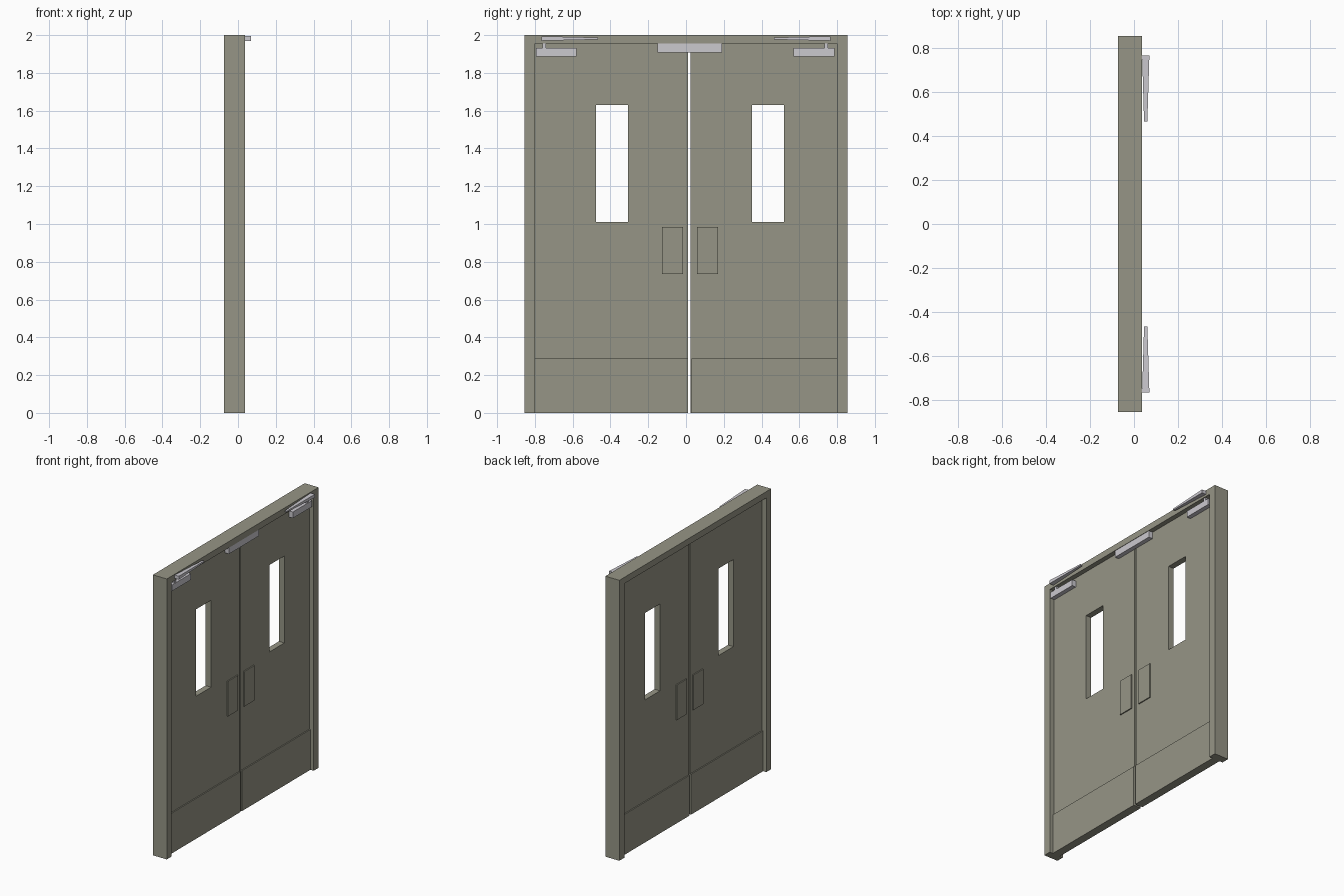
import bpy
import bmesh

if "Cube" in bpy.data.objects:
    bpy.data.objects.remove(bpy.data.objects["Cube"], do_unlink=True)


def material(name, rgb):
    mat = bpy.data.materials.new(name)
    mat.use_nodes = True
    mat.diffuse_color = (*rgb, 1)
    mat.node_tree.nodes["Principled BSDF"].inputs["Base Color"].default_value = (*rgb, 1)
    return mat


PAINT = material("olive grey paint", (0.305, 0.30, 0.238))
METAL = material("pale metal", (0.60, 0.585, 0.625))


def finish(bm, name, mat):
    bmesh.ops.recalc_face_normals(bm, faces=bm.faces)
    mesh = bpy.data.meshes.new(name)
    bm.to_mesh(mesh)
    bm.free()
    mesh.materials.append(mat)
    obj = bpy.data.objects.new(name, mesh)
    bpy.context.collection.objects.link(obj)
    return obj


def box(name, mat, x, y, z):
    bm = bmesh.new()
    bmesh.ops.create_cube(bm, size=1)
    for v in bm.verts:
        v.co = [lo + (c + 0.5) * (hi - lo) for c, (lo, hi) in zip(v.co, (x, y, z))]
    return finish(bm, name, mat)


def thicken(bm, depth):
    """Give flat faces a thickness along x."""
    result = bmesh.ops.extrude_face_region(bm, geom=bm.faces[:], use_keep_orig=True)
    moved = [g for g in result["geom"] if isinstance(g, bmesh.types.BMVert)]
    bmesh.ops.translate(bm, verts=moved, vec=(depth, 0, 0))


def rectangle(bm, x, y, z):
    return [bm.verts.new((x, a, b)) for a, b in
            ((y[0], z[0]), (y[1], z[0]), (y[1], z[1]), (y[0], z[1]))]


# Frame: one U-shaped outline with jambs and head
EDGE, JAMB, HEAD = 0.855, 0.80, 1.955
FRONT, BACK = 0.037, -0.073
bm = bmesh.new()
outline = [(-EDGE, 0), (-EDGE, 2), (EDGE, 2), (EDGE, 0),
           (JAMB, 0), (JAMB, HEAD), (-JAMB, HEAD), (-JAMB, 0)]
bm.faces.new([bm.verts.new((BACK, y, z)) for y, z in outline])
thicken(bm, FRONT - BACK)
finish(bm, "door_frame", PAINT)

# Door leaves with window openings, push plates and kick plates
LEAF_BACK, LEAF_FRONT, PLATE = -0.040, 0.003, 0.008
leaves = {
    "right": dict(leaf=(-JAMB, 0.011), window=(-0.477, -0.308),
                  push=(-0.128, -0.015), kick=(-JAMB, 0.010)),
    "left": dict(leaf=(0.024, JAMB), window=(0.35, 0.518),
                 push=(0.057, 0.17), kick=(0.03, JAMB)),
}
for side, part in leaves.items():
    bm = bmesh.new()
    outer = rectangle(bm, LEAF_BACK, part["leaf"], (0, HEAD))
    inner = rectangle(bm, LEAF_BACK, part["window"], (1.01, 1.63))
    for i in range(4):
        j = (i + 1) % 4
        bm.faces.new((outer[i], outer[j], inner[j], inner[i]))
    thicken(bm, LEAF_FRONT - LEAF_BACK)
    finish(bm, f"{side}_door_leaf", PAINT)

    for face, x in (("outer", (LEAF_FRONT, LEAF_FRONT + PLATE)),
                    ("inner", (LEAF_BACK - PLATE, LEAF_BACK))):
        box(f"{side}_{face}_push_plate", PAINT, x, part["push"], (0.735, 0.985))
        box(f"{side}_{face}_kick_plate", PAINT, x, part["kick"], (0, 0.288))

# Centre bracket under the head
box("centre_bracket", METAL, (LEAF_FRONT, 0.034), (-0.15, 0.19), (1.908, HEAD))

# Door closers: body, spindle and tapered arm
for side, s, shift in (("right", -1, -0.005), ("left", 1, -0.005)):
    def span(a, b, offset=0.0):
        return sorted((s * a + offset, s * b + offset))

    box(f"{side}_closer_body", METAL, (LEAF_FRONT, 0.034),
        span(0.575, 0.79, shift), (1.888, 1.932))
    box(f"{side}_closer_spindle", METAL, (0.012, 0.03),
        span(0.737, 0.756, shift), (1.93, HEAD))
    arm = box(f"{side}_closer_arm", METAL, (0.037, 0.07),
              span(0.465, 0.766), (1.97, 1.994))
    for v in arm.data.vertices:
        if abs(v.co.y) < 0.6:
            v.co.x = 0.053 + (v.co.x - 0.053) * 0.45
            v.co.z = 1.982 + (v.co.z - 1.982) * 0.4
